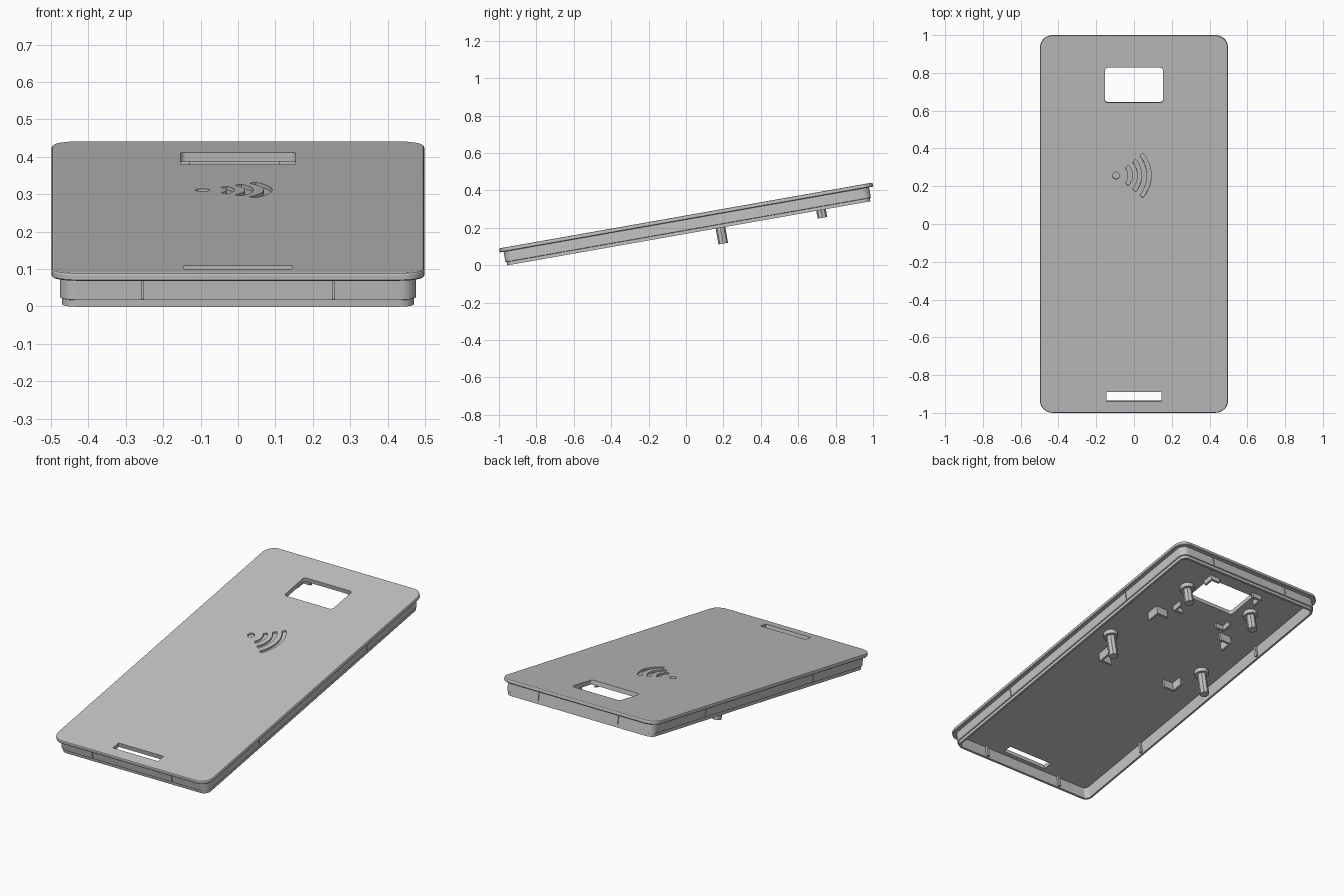
import bpy, bmesh, math
from mathutils import Matrix, Vector

old = bpy.data.objects.get("Cube")
if old:
    bpy.data.objects.remove(old, do_unlink=True)

HALF_X, HALF_Y, CORNER = 0.498, 1.014, 0.066
DEPTH, PLATE = 0.097, 0.025
# Parts are built flat (top at z = 0), then tilted together
TILT = Matrix.Translation((0, -0.002, 0.266)) @ Matrix.Rotation(math.radians(10), 4, 'X')

grey = bpy.data.materials.new("plain_grey")
grey.use_nodes = True
grey.diffuse_color = (0.55, 0.55, 0.55, 1)
grey.node_tree.nodes["Principled BSDF"].inputs["Base Color"].default_value = grey.diffuse_color


def finish(name, bm):
    bmesh.ops.recalc_face_normals(bm, faces=bm.faces)
    mesh = bpy.data.meshes.new(name)
    bm.to_mesh(mesh)
    bm.free()
    mesh.transform(TILT)
    mesh.materials.append(grey)
    ob = bpy.data.objects.new(name, mesh)
    bpy.context.collection.objects.link(ob)
    return ob


def rounded_rect(hx, hy, r, cx=0, cy=0, steps=8):
    pts = []
    for q, (sx, sy) in enumerate([(1, 1), (-1, 1), (-1, -1), (1, -1)]):
        for i in range(steps + 1):
            a = math.pi / 2 * (q + i / steps)
            pts.append((cx + sx * (hx - r) + r * math.cos(a),
                        cy + sy * (hy - r) + r * math.sin(a)))
    return pts


def loft(bm, sections):
    """Join outlines given as (points, z) and cap both ends."""
    rings = [[bm.verts.new((x, y, z)) for x, y in pts] for pts, z in sections]
    for a, b in zip(rings, rings[1:]):
        for i in range(len(a)):
            j = (i + 1) % len(a)
            bm.faces.new((a[i], a[j], b[j], b[i]))
    bm.faces.new(rings[0])
    bm.faces.new(rings[-1][::-1])


def box(bm, x0, x1, y0, y1, z0, z1):
    mat = Matrix.Translation(((x0 + x1) / 2, (y0 + y1) / 2, (z0 + z1) / 2))
    size = Matrix.Diagonal((abs(x1 - x0), abs(y1 - y0), abs(z1 - z0), 1))
    bmesh.ops.create_cube(bm, size=1, matrix=mat @ size)


def arc_outline(cx, cy, r0, r1, half, steps=14):
    angles = [half * (2 * i / steps - 1) for i in range(steps + 1)]
    path = [(r1, a) for a in angles] + [(r0, a) for a in reversed(angles)]
    return [(cx + r * math.cos(a), cy + r * math.sin(a)) for r, a in path]


# Lid: rounded plate with overhanging lip, stepped skirt and hollow underside
profile = [(0.006, 0), (0.002, 0.002), (0, 0.006), (0, 0.019), (0.003, 0.022),
           (0.022, 0.022), (0.022, 0.077), (0.028, 0.079), (0.028, DEPTH),
           (0.040, DEPTH), (0.040, PLATE)]
bm = bmesh.new()
loft(bm, [(rounded_rect(HALF_X - i, HALF_Y - i, CORNER - i), -d) for i, d in profile])
lid = finish("lid", bm)

# Cutter: window, slot, engraved signal symbol and skirt grooves
bm = bmesh.new()
loft(bm, [(rounded_rect(0.154, 0.094, 0.016, 0, 0.748), z) for z in (0.02, -0.05)])
box(bm, -0.145, 0.145, -0.952, -0.900, -0.05, 0.02)
ICON = (-0.095, 0.262)
dot = [(ICON[0] + 0.019 * math.cos(i * math.tau / 20),
        ICON[1] + 0.019 * math.sin(i * math.tau / 20)) for i in range(20)]
loft(bm, [(dot, z) for z in (0.02, -0.01)])
for r in (0.075, 0.125, 0.175):
    arc = arc_outline(*ICON, r - 0.011, r + 0.011, math.radians(40))
    loft(bm, [(arc, z) for z in (0.02, -0.01)])
WALL = 0.022
for s in (-1, 1):
    for t in (-1, 1):
        ex, ey = s * (HALF_X - WALL), s * (HALF_Y - WALL)
        box(bm, ex - s * 0.005, ex + s * 0.01, t * 0.5 - 0.0025, t * 0.5 + 0.0025, -0.076, -0.024)
        box(bm, t * 0.255 - 0.0025, t * 0.255 + 0.0025, ey - s * 0.005, ey + s * 0.01, -0.076, -0.024)
cutter = finish("lid_cutter", bm)
cutter.hide_render = True

mod = lid.modifiers.new("cutouts", 'BOOLEAN')
mod.operation = 'DIFFERENCE'
mod.solver = 'EXACT'
mod.object = cutter
bpy.context.view_layer.objects.active = lid
lid.select_set(True)
bpy.ops.object.modifier_apply(modifier=mod.name)
bpy.data.objects.remove(cutter, do_unlink=True)
bpy.ops.object.shade_smooth_by_angle(angle=math.radians(20))

# Small ribs on the inside of the skirt
bm = bmesh.new()
INNER = 0.040
for s in (-1, 1):
    for t in (-1, 1):
        ex, ey = s * (HALF_X - INNER), s * (HALF_Y - INNER)
        box(bm, ex + s * 0.004, ex - s * 0.012, t * 0.5 - 0.007, t * 0.5 + 0.007, -0.09, -0.023)
        box(bm, t * 0.255 - 0.007, t * 0.255 + 0.007, ey + s * 0.004, ey - s * 0.012, -0.09, -0.023)
finish("skirt_ribs", bm)


# Mounting posts: an eight-sided stem with a wider collar at the plate
def post(name, x, y, tip):
    bm = bmesh.new()
    for r, bottom, sides in ((0.026, tip, 8), (0.040, 0.050, 16)):
        h = bottom - PLATE + 0.003
        bmesh.ops.create_cone(bm, cap_ends=True, segments=sides, radius1=r, radius2=r, depth=h,
                              matrix=Matrix.Translation((x, y, -bottom + h / 2)))
    finish(name, bm)


# Corner brackets: L-shaped walls that open toward the middle of the held part
def bracket(name, x, y, sx, sy, arm, height):
    bm = bmesh.new()
    w = 0.012
    top, low = -PLATE + 0.003, -PLATE - height
    outline = [(0, 0), (arm, 0), (arm, w), (w, w), (w, arm), (0, arm)]
    pts = [(x - sx * a, y - sy * b) for a, b in outline]
    loft(bm, [(pts, top), (pts, low)])
    finish(name, bm)


for side, s in (("left", 1), ("right", -1)):
    post("front_post_" + side, s * 0.325 - 0.012, 0.172, 0.183)
    post("rear_post_" + side, s * 0.226 - 0.010, 0.718, 0.139)
    for end, t in (("front", -1), ("rear", 1)):
        bracket(f"board_bracket_{end}_{side}", s * 0.265 - 0.012, 0.248 + t * 0.25, s, t, 0.075, 0.05)
        bracket(f"window_bracket_{end}_{side}", s * 0.180 - 0.010, 0.705 + t * 0.165, s, t, 0.06, 0.03)
